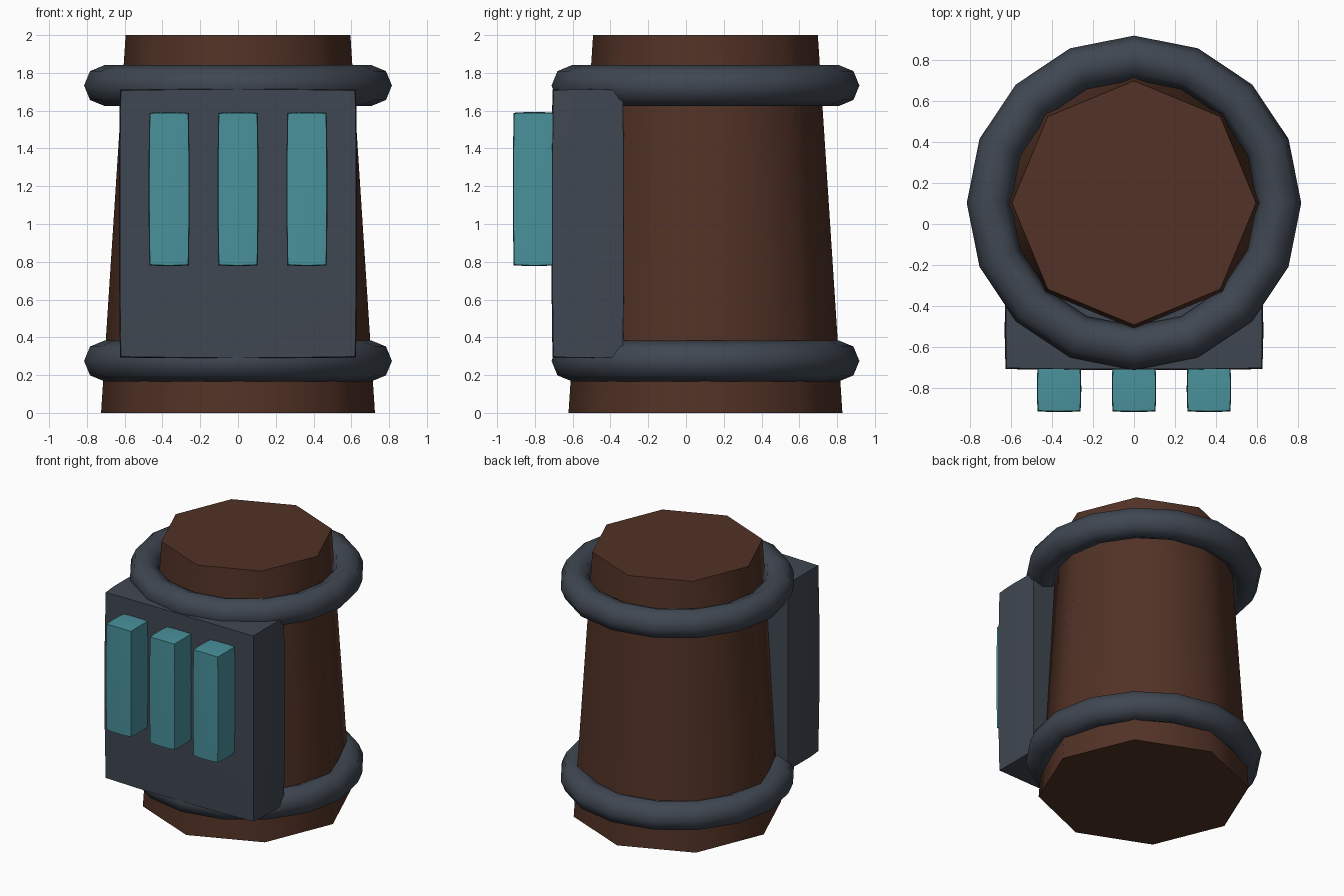
import bpy, bmesh, math

if "Cube" in bpy.data.objects:
    bpy.data.objects.remove(bpy.data.objects["Cube"])


def material(name, rgb):
    m = bpy.data.materials.new(name)
    m.diffuse_color = (*rgb, 1)
    m.use_nodes = True
    m.node_tree.nodes["Principled BSDF"].inputs["Base Color"].default_value = m.diffuse_color
    return m


BROWN = material("dark brown", (0.084, 0.032, 0.019))
SLATE = material("slate grey", (0.051, 0.063, 0.084))
TEAL = material("teal", (0.067, 0.283, 0.332))
CY = 0.103  # y of the barrel axis


def finish(ob, name, mat, angle):
    ob.name = name
    ob.data.materials.append(mat)
    bpy.ops.object.select_all(action='DESELECT')
    ob.select_set(True)
    bpy.context.view_layer.objects.active = ob
    bpy.ops.object.shade_smooth_by_angle(angle=math.radians(angle))


def pillow_box(name, lo, hi, bulge, mat):
    """Box whose faces swell outwards very slightly."""
    bm = bmesh.new()
    bmesh.ops.create_cube(bm, size=2)
    bmesh.ops.subdivide_edges(bm, edges=bm.edges[:], cuts=3, use_grid_fill=True)
    for v in bm.verts:
        c = v.co.copy()
        for i in range(3):
            j, k = (i + 1) % 3, (i + 2) % 3
            swell = bulge * (2 - c[j] ** 4 - c[k] ** 4) / 2
            half = (hi[i] - lo[i]) / 2 - bulge
            v.co[i] = (hi[i] + lo[i]) / 2 + c[i] * (half + swell)
    me = bpy.data.meshes.new(name)
    bm.to_mesh(me)
    bm.free()
    ob = bpy.data.objects.new(name, me)
    bpy.context.collection.objects.link(ob)
    finish(ob, name, mat, 40)


# Tapered eight-sided barrel, smooth sides and flat ends
bpy.ops.mesh.primitive_cone_add(vertices=8, radius1=0.725, radius2=0.595,
                                depth=2, location=(0, CY, 1))
finish(bpy.context.object, "barrel", BROWN, 60)

# Hoops
for name, z in (("lower_hoop", 0.275), ("upper_hoop", 1.733)):
    bpy.ops.mesh.primitive_torus_add(major_segments=16, minor_segments=8,
                                     major_radius=0.707, minor_radius=0.108,
                                     location=(0, CY, z))
    finish(bpy.context.object, name, SLATE, 60)

# Front panel and its three raised bars
pillow_box("front_panel", (-0.63, -0.712, 0.288), (0.63, -0.325, 1.717), 0.01, SLATE)
for name, x in (("left_bar", -0.365), ("middle_bar", 0), ("right_bar", 0.365)):
    pillow_box(name, (x - 0.108, -0.916, 0.778), (x + 0.108, -0.69, 1.592), 0.007, TEAL)
